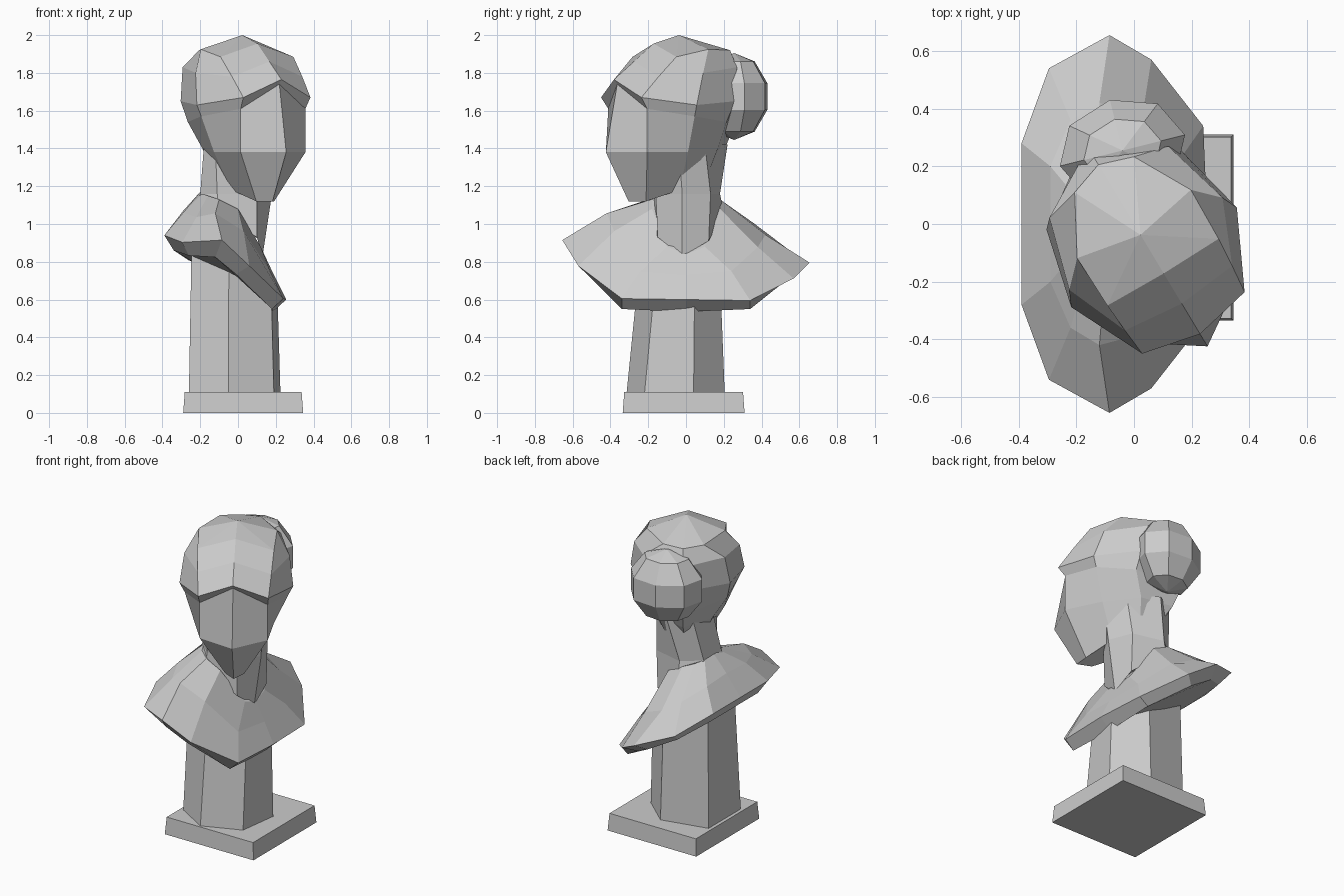
import bpy, bmesh, math

if "Cube" in bpy.data.objects:
    bpy.data.objects.remove(bpy.data.objects["Cube"])


def loft(name, rings, apex=None, rot=0.0):
    """Skin a stack of equal-length closed rings; optional apex above the first."""
    bm = bmesh.new()
    rows = [[bm.verts.new(p) for p in r] for r in rings]
    n = len(rows[0])
    for a, b in zip(rows, rows[1:]):
        for i in range(n):
            j = (i + 1) % n
            bm.faces.new((a[i], a[j], b[j], b[i]))
    if apex:
        tip = bm.verts.new(apex)
        for i in range(n):
            bm.faces.new((tip, rows[0][i], rows[0][(i + 1) % n]))
    else:
        bm.faces.new(rows[0])
    bm.faces.new(rows[-1])
    bmesh.ops.recalc_face_normals(bm, faces=bm.faces)
    mesh = bpy.data.meshes.new(name)
    bm.to_mesh(mesh)
    bm.free()
    ob = bpy.data.objects.new(name, mesh)
    bpy.context.collection.objects.link(ob)
    ob.rotation_euler.z = rot
    return ob


def mirrored(half):
    """Close a half ring (front centre to back centre) across y = 0."""
    return half + [(x, -y, z) for x, y, z in half[-2:0:-1]]


def drop(x, y, z):
    """Lower the +y shoulder and raise the other."""
    amount = .3 if x > -.2 else .1
    return (x, y, z - amount * y * max(0, z - .55) if abs(y) > .3 else z)


# Square base plate
loft("base_plate", [[(x, y, z) for x, y in
     ((-.29 + d, -.335 + d), (.345 - d, -.335 + d), (.345 - d, .31 - d), (-.29 + d, .31 - d))]
     for z, d in ((0, 0), (.11, .008))])

# Six-sided tapering pedestal, cut off along the slope of the chest
foot = [(-.26, -.19), (-.05, -.315), (.19, -.22), (.225, .04), (.04, .205), (-.26, .14)]
top = [(-.03 + (x + .03) * .94, -.03 + (y + .05) * .83) for x, y in foot]
loft("pedestal", [[(x, y, .1) for x, y in foot],
                  [(x, y, .72 - .6 * x) for x, y in top]])

# Shoulders and chest, facing +x
shoulder_rings = [
    [(.13, 0, .84), (.12, .1, .88), (0, .18, 1.08), (-.1, .18, 1.13),
     (-.16, .14, 1.15), (-.19, .08, 1.16), (-.2, 0, 1.17)],
    [(.19, 0, .73), (.17, .24, .75), (.03, .38, .92), (-.12, .42, 1.0),
     (-.22, .36, 1.02), (-.29, .2, 1.06), (-.29, 0, 1.07)],
    [(.255, 0, .6), (.24, .34, .6), (.06, .57, .745), (-.085, .655, .855),
     (-.295, .54, .885), (-.39, .28, .94), (-.39, 0, .94)],
    [(.185, 0, .535), (.18, .34, .55), (-.01, .51, .71), (-.12, .56, .785),
     (-.26, .46, .82), (-.34, .25, .86), (-.34, 0, .86)]]
loft("shoulders", [[drop(*p) for p in mirrored(r)] for r in shoulder_rings])

# Neck, twisting from the chest to the turned head
neck_top = [(.2, -.04), (.14, .1), (-.02, .22), (-.15, .14), (-.18, -.02), (-.12, -.15), (.1, -.2)]
neck_mid = [(.18, -.02), (.12, .13), (-.08, .18), (-.19, .09), (-.2, -.08), (-.11, -.16), (.1, -.16)]
loft("neck", [[(x, y, 1.42) for x, y in neck_top],
              [(x, y, 1.16) for x, y in neck_mid],
              [(.13, -.02, .83), (.12, .12, .91), (-.08, .2, 1.06), (-.22, .1, 1.1),
               (-.22, -.1, 1.1), (-.1, -.19, 1.06), (.1, -.15, .93)]])

# Head with hair cap overhanging a blank face, modelled facing +x and then turned
TURN = math.radians(-59)
head_rings = [
    [(.2, 0, 1.955), (.195, .225, 1.885), (0, .23, 1.925), (-.2, .12, 1.92), (-.24, 0, 1.91)],
    [(.322, 0, 1.86), (.3, .217, 1.78), (.08, .31, 1.8), (-.17, .24, 1.83), (-.31, 0, 1.82)],
    [(.445, 0, 1.765), (.4, .207, 1.67), (.135, .335, 1.63), (-.14, .27, 1.65), (-.33, 0, 1.67)],
    [(.425, 0, 1.74), (.36, .2, 1.61), (.13, .305, 1.57), (-.1, .25, 1.54), (-.29, 0, 1.5)],
    [(.495, 0, 1.38), (.36, .2, 1.38), (.12, .22, 1.38), (-.1, .16, 1.4), (-.24, 0, 1.4)],
    [(.355, 0, 1.12), (.28, .055, 1.12), (.1, .1, 1.18), (-.08, .12, 1.3), (-.18, 0, 1.33)]]
loft("head", [mirrored(r) for r in head_rings], apex=(.044, 0, 2.0), rot=TURN)

# Gathered hair bun, swept sideways and sunk into the back of the head
bpy.ops.mesh.primitive_uv_sphere_add(
    segments=8, ring_count=5, radius=1,
    location=(-.04, .255, 1.675), rotation=(0, 0, math.radians(14)))
bun = bpy.context.object
bun.name = "hair_bun"
bun.scale = (.235, .19, .23)
